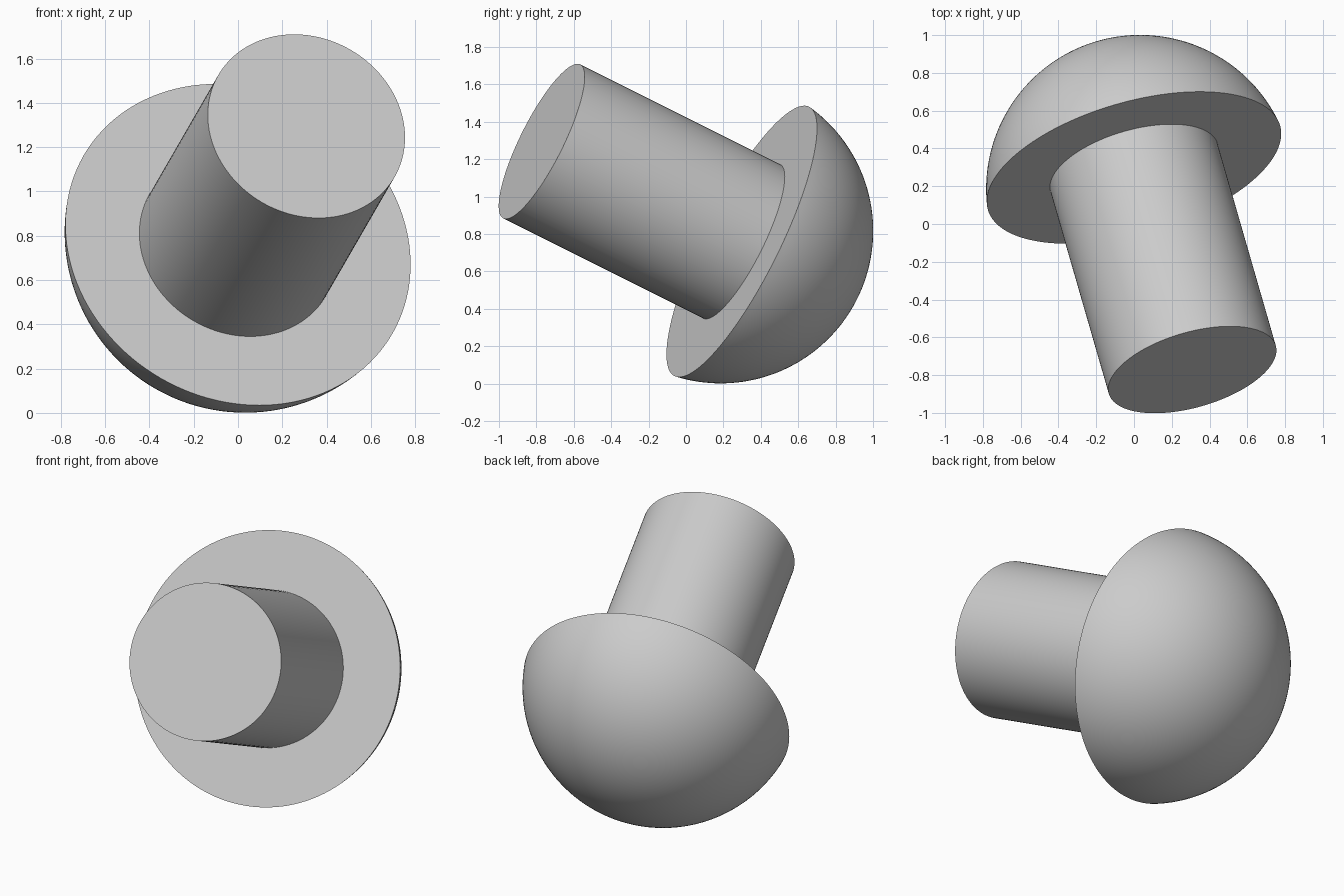
import bpy, bmesh, math
from mathutils import Vector

cube = bpy.data.objects.get("Cube")
if cube:
    bpy.data.objects.remove(cube, do_unlink=True)

# Dimensions: everything is turned about one tilted axis
AXIS = Vector((0.25, -0.866, 0.433)).normalized()
SEAT = Vector((0.0, 0.298, 0.76))     # centre of the dome's flat face
RIM_R, STEM_R, STEM_LEN = 0.805, 0.46, 1.235
OFFSET = 0.13                          # sphere centre above the flat face
SPHERE_R = math.hypot(RIM_R, OFFSET)
SIDES = 128

grey = bpy.data.materials.new("plain grey")
grey.use_nodes = True
colour = (0.6, 0.6, 0.6, 1.0)
grey.diffuse_color = colour
grey.node_tree.nodes["Principled BSDF"].inputs["Base Color"].default_value = colour


def turned_part(name, profile):
    """Revolve (radius, height) points around the tilted axis."""
    bm = bmesh.new()
    verts = [bm.verts.new((r, 0, z)) for r, z in profile]
    edges = [bm.edges.new(pair) for pair in zip(verts, verts[1:])]
    bmesh.ops.spin(bm, geom=verts + edges, cent=(0, 0, 0), axis=(0, 0, 1),
                   angle=math.tau, steps=SIDES, use_merge=True)
    bmesh.ops.remove_doubles(bm, verts=bm.verts, dist=1e-5)
    bmesh.ops.recalc_face_normals(bm, faces=bm.faces)
    # The outermost side wall must face away from the axis
    wall = max(bm.faces, key=lambda f: f.calc_center_median().xy.length
               * (abs(f.normal.z) < 0.7))
    if wall.normal.xy.dot(wall.calc_center_median().xy) < 0:
        bmesh.ops.reverse_faces(bm, faces=bm.faces)
    mesh = bpy.data.meshes.new(name)
    bm.to_mesh(mesh)
    bm.free()
    mesh.materials.append(grey)
    obj = bpy.data.objects.new(name, mesh)
    bpy.context.collection.objects.link(obj)
    obj.location = SEAT
    obj.rotation_mode = 'QUATERNION'
    obj.rotation_quaternion = AXIS.to_track_quat('Z', 'Y')
    bpy.ops.object.select_all(action='DESELECT')
    obj.select_set(True)
    bpy.context.view_layer.objects.active = obj
    bpy.ops.object.shade_smooth_by_angle(angle=math.radians(30))
    return obj


# Dome: slightly less than half a sphere, with a flat ring around the stem
sweep = math.atan2(RIM_R, -OFFSET)
STEPS = 40
arc = [(SPHERE_R * math.sin(t), OFFSET - SPHERE_R * math.cos(t))
       for t in ((math.pi - sweep) * i / STEPS for i in range(STEPS + 1))]
turned_part("dome_head", arc + [(STEM_R, 0)])

# Stem: straight cylinder with a flat end
turned_part("stem", [(STEM_R, 0), (STEM_R, STEM_LEN), (0, STEM_LEN)])
